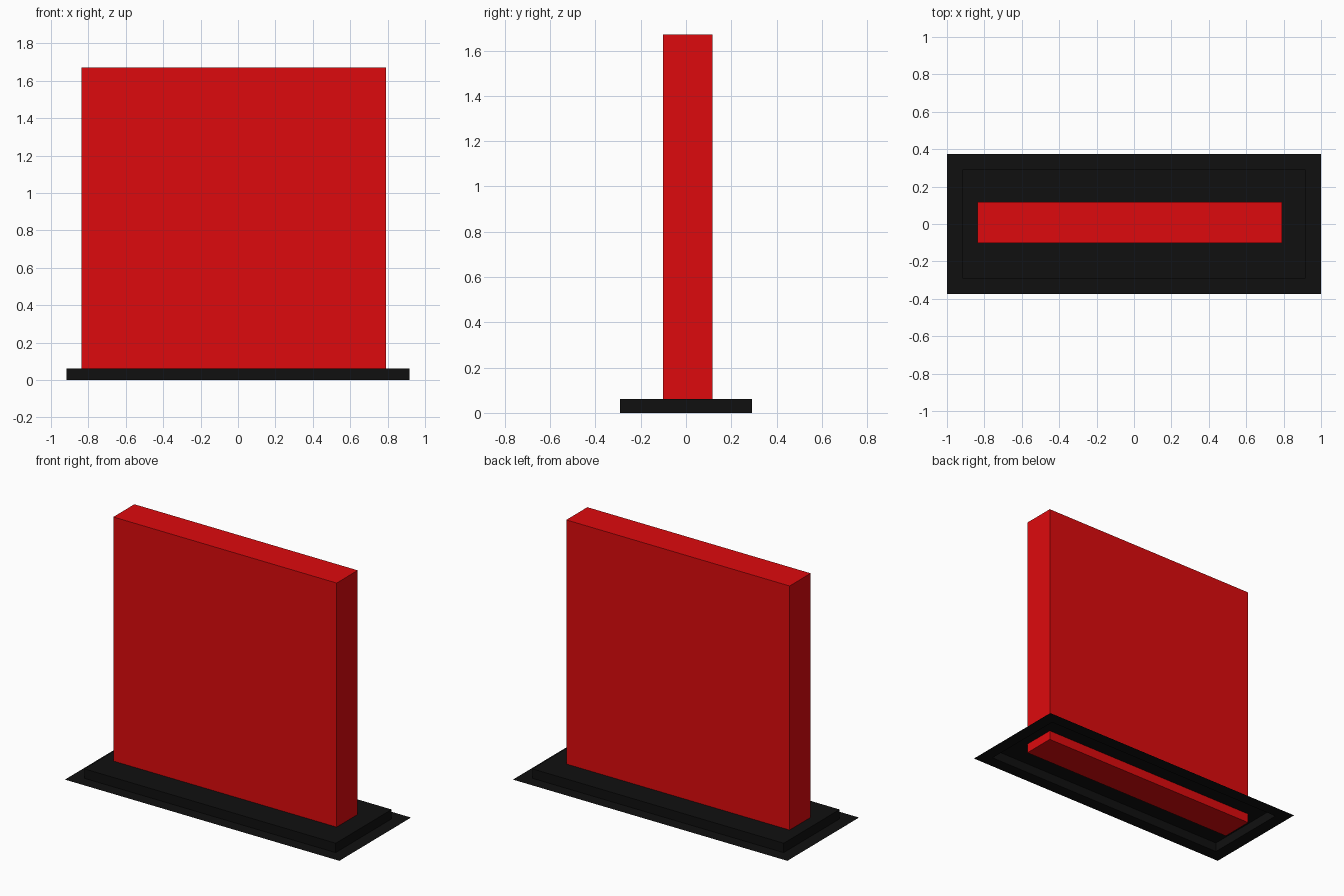
import bpy, bmesh

if "Cube" in bpy.data.objects:
    bpy.data.objects.remove(bpy.data.objects["Cube"])


def material(name, rgb):
    m = bpy.data.materials.new(name)
    m.diffuse_color = (*rgb, 1)
    m.use_nodes = True
    m.node_tree.nodes["Principled BSDF"].inputs["Base Color"].default_value = m.diffuse_color
    return m


def finish(bm, name, mat):
    bmesh.ops.recalc_face_normals(bm, faces=bm.faces)
    mesh = bpy.data.meshes.new(name)
    bm.to_mesh(mesh)
    bm.free()
    mesh.materials.append(mat)
    obj = bpy.data.objects.new(name, mesh)
    bpy.context.collection.objects.link(obj)
    return obj


def rectangle(bm, half_x, half_y, z):
    corners = [(-1, -1), (1, -1), (1, 1), (-1, 1)]
    return [bm.verts.new((sx * half_x, sy * half_y, z)) for sx, sy in corners]


black = material("black", (0.005, 0.005, 0.005))
red = material("red", (0.73, 0.003, 0.004))

# Base: thin flange on the ground, short walls and a raised top, open underneath
bm = bmesh.new()
rings = [rectangle(bm, 1.0, 0.373, 0),
         rectangle(bm, 0.916, 0.291, 0),
         rectangle(bm, 0.916, 0.291, 0.062)]
for outer, inner in zip(rings, rings[1:]):
    for i in range(4):
        j = (i + 1) % 4
        bm.faces.new((outer[i], outer[j], inner[j], inner[i]))
bm.faces.new(rings[-1])
finish(bm, "base_tray", black)

# Upright slab, passing through the tray down to the ground
bm = bmesh.new()
bmesh.ops.create_cube(bm, size=1)
slab = finish(bm, "upright_panel", red)
low, high = (-0.838, -0.101, 0), (0.79, 0.118, 1.67)
for v in slab.data.vertices:
    v.co = [a + (c + 0.5) * (b - a) for a, b, c in zip(low, high, v.co)]
